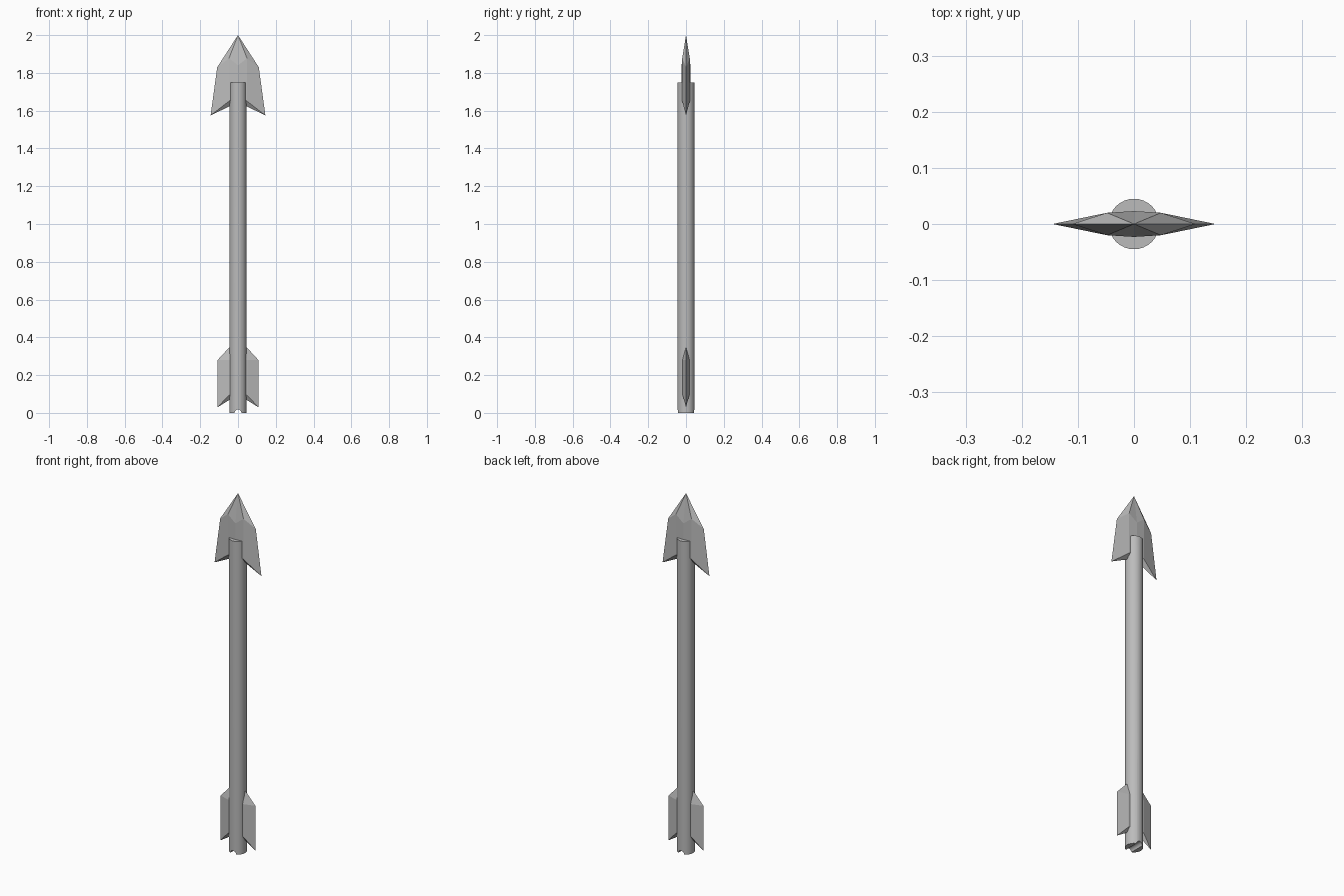
import bpy
import bmesh
import math

if "Cube" in bpy.data.objects:
    bpy.data.objects.remove(bpy.data.objects["Cube"], do_unlink=True)

GREY = (0.50, 0.50, 0.50, 1)
grey = bpy.data.materials.new("plain grey")
grey.use_nodes = True
grey.diffuse_color = GREY
grey.node_tree.nodes["Principled BSDF"].inputs["Base Color"].default_value = GREY


def link(name, bm):
    bmesh.ops.recalc_face_normals(bm, faces=bm.faces)
    mesh = bpy.data.meshes.new(name)
    bm.to_mesh(mesh)
    bm.free()
    mesh.materials.append(grey)
    obj = bpy.data.objects.new(name, mesh)
    bpy.context.collection.objects.link(obj)
    return obj


def rod(name, radius, length, sides):
    bm = bmesh.new()
    bmesh.ops.create_cone(bm, cap_ends=True, segments=sides,
                          radius1=radius, radius2=radius, depth=length)
    return link(name, bm)


def blade(name, points, faces, mirror_x):
    """Quarter of a sharp-edged blade, mirrored across y and maybe x."""
    bm = bmesh.new()
    verts = [bm.verts.new(p) for p in points]
    for face in faces:
        bm.faces.new([verts[i] for i in face])
    axes = [(1, (0, 1, 0))] + ([(0, (1, 0, 0))] if mirror_x else [])
    for axis, _ in axes:
        copy = bmesh.ops.duplicate(bm, geom=bm.verts[:] + bm.edges[:] + bm.faces[:])
        for v in copy["geom"]:
            if isinstance(v, bmesh.types.BMVert):
                v.co[axis] *= -1
    bmesh.ops.remove_doubles(bm, verts=bm.verts, dist=0.0005)
    return link(name, bm)


# Round shaft with a string groove across its lower end
shaft = rod("shaft", 0.045, 1.75, 32)
shaft.location.z = 0.875
groove = rod("groove_cutter", 0.018, 0.2, 16)
groove.rotation_euler.x = math.pi / 2
groove.hide_render = True
cut = shaft.modifiers.new("nock", 'BOOLEAN')
cut.operation = 'DIFFERENCE'
cut.solver = 'EXACT'
cut.object = groove
bpy.context.view_layer.objects.active = shaft
shaft.select_set(True)
bpy.ops.object.modifier_apply(modifier=cut.name)
bpy.data.objects.remove(groove, do_unlink=True)
bpy.ops.object.shade_smooth_by_angle(angle=math.radians(40))

# Barbed head: rim lies on y = 0, raised plateau in front and behind
blade("arrowhead",
      [(0, 0, 2.0), (0.11, 0, 1.83), (0.145, 0, 1.575), (0, 0, 1.645),
       (0, -0.023, 1.84), (0.048, -0.02, 1.877), (0.048, -0.02, 1.65),
       (0, -0.023, 1.68)],
      [(0, 4, 5), (0, 5, 1), (1, 5, 6, 2), (5, 4, 7, 6), (6, 7, 3, 2)],
      True)

# Tail fins, one on each side, rooted inside the shaft
for name, side in (("left_fin", 1), ("right_fin", -1)):
    profile = [(0.02, 0, 0.375), (0.108, 0, 0.28), (0.108, 0, 0.03), (0.02, 0, 0.085),
               (0.02, -0.02, 0.285), (0.05, -0.017, 0.28),
               (0.05, -0.017, 0.092), (0.02, -0.02, 0.11)]
    blade(name, [(x * side, y, z) for x, y, z in profile],
          [(0, 4, 5), (0, 5, 1), (1, 5, 6, 2), (5, 4, 7, 6), (6, 7, 3, 2),
           (0, 3, 7, 4)],
          False)
